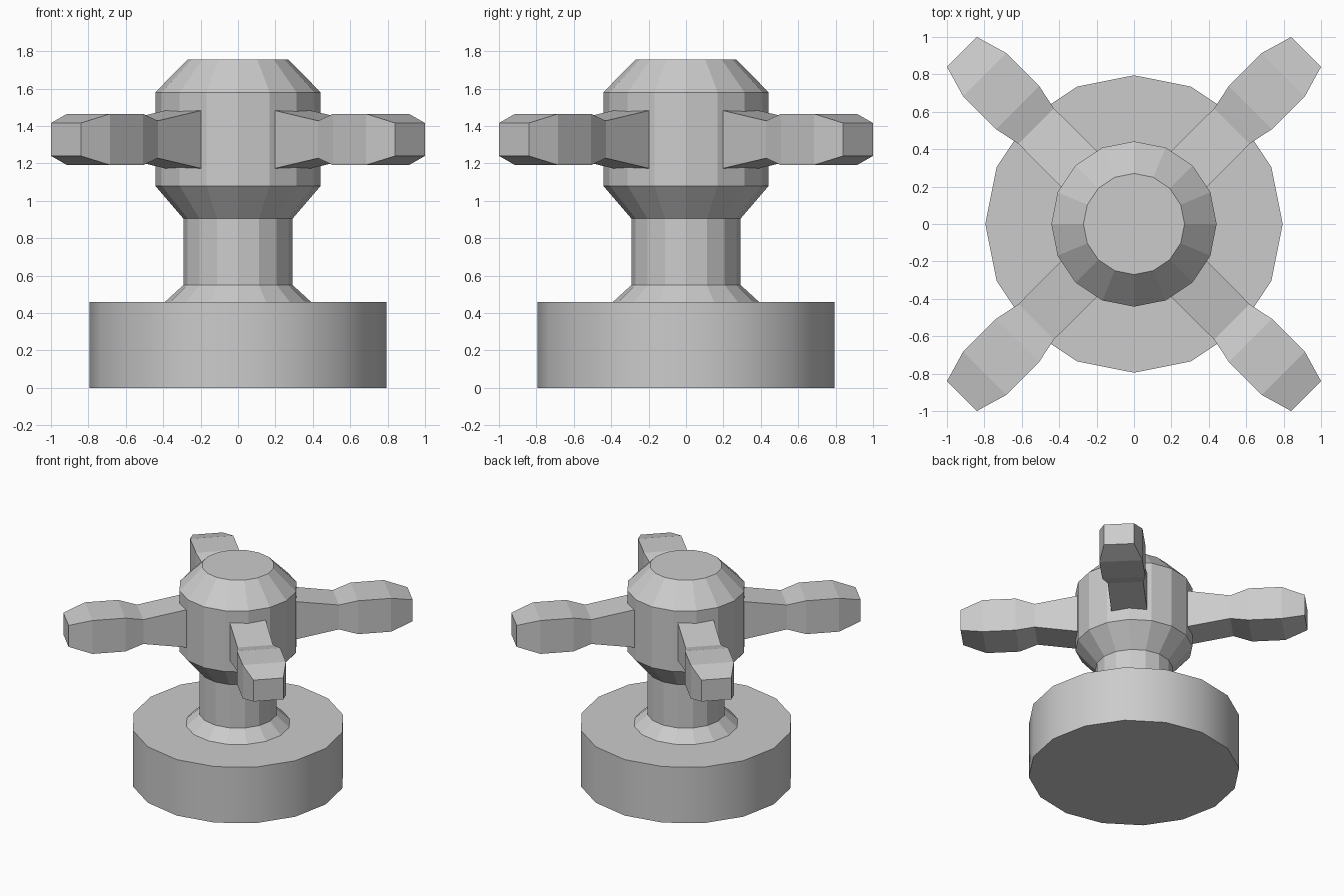
import bpy, bmesh, math

if "Cube" in bpy.data.objects:
    bpy.data.objects.remove(bpy.data.objects["Cube"])

SIDES = 16


def finish(name, bm):
    bmesh.ops.recalc_face_normals(bm, faces=bm.faces[:])
    mesh = bpy.data.meshes.new(name)
    bm.to_mesh(mesh)
    bm.free()
    obj = bpy.data.objects.new(name, mesh)
    bpy.context.collection.objects.link(obj)
    return obj


def loft(name, rings):
    """Skin a list of point rings and cap both ends."""
    bm = bmesh.new()
    loops = [[bm.verts.new(p) for p in ring] for ring in rings]
    n = len(loops[0])
    for a, b in zip(loops, loops[1:]):
        for i in range(n):
            j = (i + 1) % n
            bm.faces.new((a[i], a[j], b[j], b[i]))
    bm.faces.new(loops[0])
    bm.faces.new(loops[-1])
    return finish(name, bm)


def lathe(name, profile):
    step = math.tau / SIDES
    return loft(name, [[(r * math.cos(i * step), r * math.sin(i * step), z)
                        for i in range(SIDES)] for r, z in profile])


# Round base with smooth side
base = lathe("base", [(0.795, 0.0), (0.795, 0.46)])
bpy.context.view_layer.objects.active = base
base.select_set(True)
bpy.ops.object.shade_smooth_by_angle(angle=math.radians(30))
base.select_set(False)

# Flared stem and chamfered hub
lathe("stem_and_hub", [(0.39, 0.46), (0.292, 0.55), (0.292, 0.905),
                       (0.442, 1.08), (0.442, 1.58), (0.27, 1.755)])

# Four diagonal handles: distance, half width, half height
sections = [(0.30, 0.136, 0.174), (0.74, 0.134, 0.10), (0.88, 0.163, 0.137),
            (1.13, 0.163, 0.137), (1.301, 0.113, 0.088)]
rings = [[(s, -w, -h), (s, w, -h), (s, w, h), (s, -w, h)] for s, w, h in sections]
for k in range(4):
    handle = loft(f"handle_{k + 1}", rings)
    handle.location.z = 1.328
    handle.rotation_euler.z = math.radians(45 + 90 * k)
